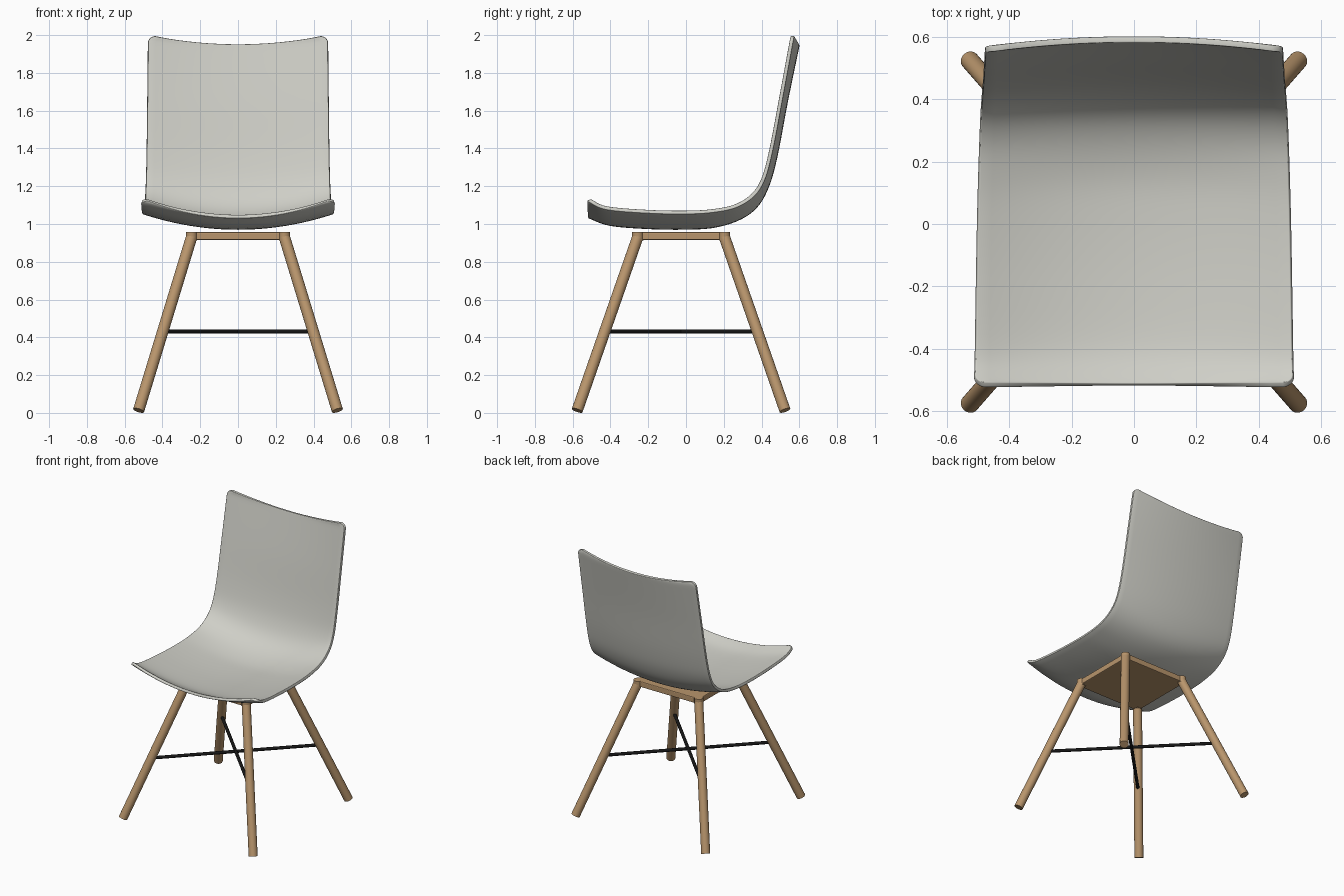
import bpy, bmesh, math
from mathutils import Vector

if "Cube" in bpy.data.objects:
    bpy.data.objects.remove(bpy.data.objects["Cube"], do_unlink=True)


def material(name, rgb):
    m = bpy.data.materials.new(name)
    m.use_nodes = True
    m.diffuse_color = (*rgb, 1)
    bsdf = m.node_tree.nodes["Principled BSDF"]
    bsdf.inputs["Base Color"].default_value = (*rgb, 1)
    bsdf.inputs["Roughness"].default_value = 0.6
    return m


shell_grey = material("warm light grey", (0.62, 0.62, 0.57))
wood = material("light oak", (0.48, 0.30, 0.15))
black = material("black metal", (0.008, 0.008, 0.008))


def add_object(name, bm, mat):
    bmesh.ops.recalc_face_normals(bm, faces=bm.faces)
    mesh = bpy.data.meshes.new(name)
    bm.to_mesh(mesh)
    bm.free()
    mesh.materials.append(mat)
    ob = bpy.data.objects.new(name, mesh)
    bpy.context.collection.objects.link(ob)
    return ob


def smooth(ob, angle=40):
    bpy.ops.object.select_all(action='DESELECT')
    ob.select_set(True)
    bpy.context.view_layer.objects.active = ob
    bpy.ops.object.shade_smooth_by_angle(angle=math.radians(angle))


def rod(name, a, b, radius, mat, sides=24):
    a, b = Vector(a), Vector(b)
    bm = bmesh.new()
    bmesh.ops.create_cone(bm, cap_ends=True, segments=sides, radius1=radius,
                          radius2=radius, depth=(b - a).length)
    ob = add_object(name, bm, mat)
    ob.location = (a + b) / 2
    ob.rotation_euler = (b - a).to_track_quat('Z', 'Y').to_euler()
    smooth(ob)
    return ob


def catmull(pts, t):
    """Point on a smooth curve through pts, t from 0 to 1."""
    n = len(pts) - 1
    i = min(int(t * n), n - 1)
    f = t * n - i
    p1, p2 = pts[i], pts[i + 1]
    p0 = pts[i - 1] if i > 0 else 2 * p1 - p2
    p3 = pts[i + 2] if i + 2 <= n else 2 * p2 - p1
    return 0.5 * (2 * p1 + (p2 - p0) * f + (2 * p0 - 5 * p1 + 4 * p2 - p3) * f ** 2
                  + (3 * p1 - p0 - 3 * p2 + p3) * f ** 3)


# Shell: (y, z) profiles along the centre line and along the raised side edge
centre = [Vector(p) for p in (
    (-0.515, 1.04), (-0.40, 1.0), (-0.2, 0.983), (0, 0.98), (0.15, 0.99), (0.28, 1.03),
    (0.37, 1.095), (0.43, 1.2), (0.475, 1.36), (0.53, 1.65), (0.592, 1.95))]
edge = [Vector(p) for p in (
    (-0.515, 1.127), (-0.42, 1.085), (-0.2, 1.066), (0, 1.062), (0.14, 1.07), (0.26, 1.095),
    (0.35, 1.15), (0.407, 1.235), (0.45, 1.39), (0.505, 1.68), (0.563, 1.995))]

CORNER, ROWS, COLS = 0.035, 60, 24
fine = [0.003, 0.008, 0.014, 0.022]
rows = sorted([i / ROWS for i in range(ROWS + 1)] + fine + [1 - f for f in fine])
end_lengths = ((edge[1] - edge[0]).length * 10, (edge[-1] - edge[-2]).length * 10)
bm = bmesh.new()
grid = []
for t in rows:
    half = 0.512 - 0.036 * t
    # Rounded corners at the front and top ends
    d = min(t * end_lengths[0], (1 - t) * end_lengths[1])
    if d < CORNER:
        half -= CORNER - math.sqrt(CORNER ** 2 - (CORNER - d) ** 2)
    c, e = catmull(centre, t), catmull(edge, t)
    line = []
    for k in range(COLS + 1):
        u = 2 * k / COLS - 1
        p = c.lerp(e, u * u)
        line.append(bm.verts.new((u * half, p.x, p.y)))
    grid.append(line)
for r0, r1 in zip(grid, grid[1:]):
    for k in range(COLS):
        bm.faces.new((r0[k], r0[k + 1], r1[k + 1], r1[k]))
shell = add_object("seat_shell", bm, shell_grey)
solid = shell.modifiers.new("thickness", 'SOLIDIFY')
solid.thickness = 0.02
solid.offset = 0
rim = shell.modifiers.new("soft_rim", 'BEVEL')
rim.width = 0.007
rim.segments = 3
rim.limit_method = 'ANGLE'
rim.angle_limit = math.radians(50)
smooth(shell, 60)

# Mounting plate under the seat
MID_Y = -0.026
bm = bmesh.new()
bmesh.ops.create_cube(bm, size=1)
bmesh.ops.scale(bm, vec=(0.52, 0.49, 0.042), verts=bm.verts)
plate = add_object("mounting_plate", bm, wood)
plate.location = (0, MID_Y, 0.936)
soft = plate.modifiers.new("soft_edges", 'BEVEL')
soft.width = 0.006
soft.segments = 2

# Splayed legs with round corner posts
for sx, side in ((1, "left"), (-1, "right")):
    for sy, end in ((-1, "front"), (1, "back")):
        x, y = sx * 0.246, MID_Y + sy * 0.23
        rod(f"{end}_{side}_corner_post", (x, y, 0.913), (x, y, 0.957), 0.03, wood)
        rod(f"{end}_{side}_leg", (sx * 0.526, MID_Y + sy * 0.55, 0.013),
            (x, y, 0.93), 0.03, wood)

# Crossed stretcher rods
for s, name in ((1, "stretcher_a"), (-1, "stretcher_b")):
    rod(name, (-s * 0.385, MID_Y - 0.392, 0.43), (s * 0.385, MID_Y + 0.392, 0.43),
        0.011, black, 16)
